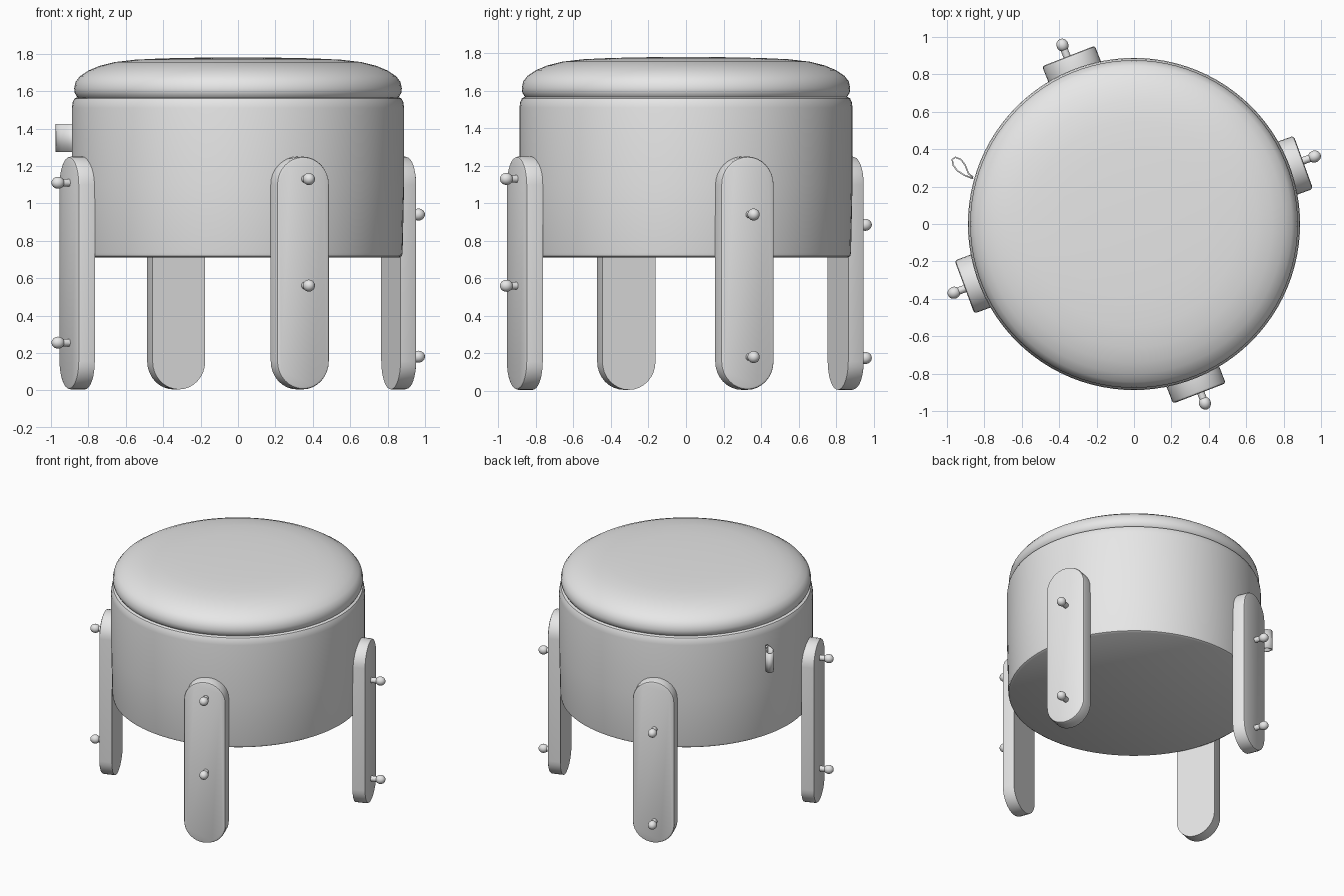
import bpy, bmesh, math
from mathutils import Matrix

if "Cube" in bpy.data.objects:
    bpy.data.objects.remove(bpy.data.objects["Cube"])

grey = bpy.data.materials.new("plain grey")
grey.diffuse_color = (0.8, 0.8, 0.8, 1)
grey.use_nodes = True
grey.node_tree.nodes["Principled BSDF"].inputs["Base Color"].default_value = grey.diffuse_color


def make_object(name, bm, angle=40):
    bmesh.ops.recalc_face_normals(bm, faces=bm.faces)
    mesh = bpy.data.meshes.new(name)
    bm.to_mesh(mesh)
    bm.free()
    mesh.materials.append(grey)
    obj = bpy.data.objects.new(name, mesh)
    bpy.context.collection.objects.link(obj)
    bpy.ops.object.select_all(action='DESELECT')
    obj.select_set(True)
    bpy.context.view_layer.objects.active = obj
    bpy.ops.object.shade_smooth_by_angle(angle=math.radians(angle))
    return obj


def lathe(name, profile, segments=96):
    """Spin (radius, height) points round z; the profile starts and ends on the axis."""
    bm = bmesh.new()
    verts = [bm.verts.new((r, 0, z)) for r, z in profile]
    edges = [bm.edges.new(p) for p in zip(verts, verts[1:])]
    bmesh.ops.spin(bm, geom=verts + edges, cent=(0, 0, 0), axis=(0, 0, 1),
                   angle=math.tau, steps=segments)
    bmesh.ops.remove_doubles(bm, verts=bm.verts, dist=0.0005)
    return make_object(name, bm)


def leg(name, angle, radius, width=0.302, thick=0.094, bottom=0.005, top=1.25):
    """Flat strap with rounded ends, its face pointing away from the drum."""
    bm = bmesh.new()
    half, steps = width / 2, 16
    outline = []
    for centre, start in ((top - half, 0), (bottom + half, math.pi)):
        for i in range(steps + 1):
            a = start + math.pi * i / steps
            outline.append((half * math.cos(a), centre + half * math.sin(a)))
    inner = radius - thick / 2
    face = bm.faces.new([bm.verts.new((inner, y, z)) for y, z in outline])
    out = bmesh.ops.extrude_face_region(bm, geom=[face])["geom"]
    bmesh.ops.translate(bm, verts=[g for g in out if isinstance(g, bmesh.types.BMVert)],
                        vec=(thick, 0, 0))
    rim = [e for e in bm.edges if all(abs(v.co.x - inner - thick) < 1e-4 for v in e.verts)]
    bmesh.ops.bevel(bm, geom=rim, offset=0.014, segments=2, affect='EDGES', profile=0.5)
    obj = make_object(name, bm, 35)
    obj.rotation_euler.z = math.radians(angle)


def bolt(name, angle, z):
    """Short stem with a round head."""
    bm = bmesh.new()
    stem = Matrix.Translation((0.985, 0, z)) @ Matrix.Rotation(math.pi / 2, 4, 'Y')
    bmesh.ops.create_cone(bm, cap_ends=True, segments=16, radius1=0.02, radius2=0.02,
                          depth=0.09, matrix=stem)
    head = Matrix.Translation((1.03, 0, z)) @ Matrix.Diagonal((1.1, 1, 1, 1))
    bmesh.ops.create_uvsphere(bm, u_segments=20, v_segments=12, radius=0.032, matrix=head)
    obj = make_object(name, bm)
    obj.rotation_euler.z = math.radians(angle)


# Drum body and domed cushion
lathe("drum", [(0, 0.71), (0.862, 0.71), (0.876, 0.718), (0.88, 0.735), (0.888, 1.1),
               (0.888, 1.51), (0.884, 1.54), (0.875, 1.56), (0.86, 1.567), (0, 1.567)])
lathe("cushion", [(0, 1.56), (0.85, 1.56), (0.862, 1.572), (0.873, 1.59), (0.876, 1.615),
                  (0.868, 1.65), (0.845, 1.68), (0.80, 1.71), (0.74, 1.735), (0.66, 1.755),
                  (0.55, 1.768), (0.4, 1.775), (0.2, 1.779), (0, 1.78)])

# Legs, each with two bolts at its own heights
for side, angle, radius, heights in (("front", -68.9, 0.924, (1.13, 0.56)),
                                     ("right", 20.0, 0.917, (0.94, 0.18)),
                                     ("back", 111.3, 0.917, (0.885, 0.175)),
                                     ("left", 200.4, 0.92, (1.11, 0.255))):
    leg(side + "_leg", angle, radius)
    for place, z in zip(("upper", "lower"), heights):
        bolt(f"{side}_{place}_bolt", angle + 0.5, z)

# Small folded ribbon tag on the left side of the drum
bm = bmesh.new()
path = [(-0.86, 0.243), (-0.905, 0.26), (-0.945, 0.285), (-0.967, 0.315), (-0.972, 0.345),
        (-0.955, 0.357), (-0.925, 0.345), (-0.903, 0.315), (-0.885, 0.27), (-0.86, 0.25)]
low, high = ([bm.verts.new((x, y, z)) for x, y in path] for z in (1.275, 1.425))
for i in range(len(path) - 1):
    bm.faces.new((low[i], low[i + 1], high[i + 1], high[i]))
tag = make_object("ribbon_tag", bm, 60)
solid = tag.modifiers.new("thickness", 'SOLIDIFY')
solid.thickness = 0.008
solid.offset = 0
